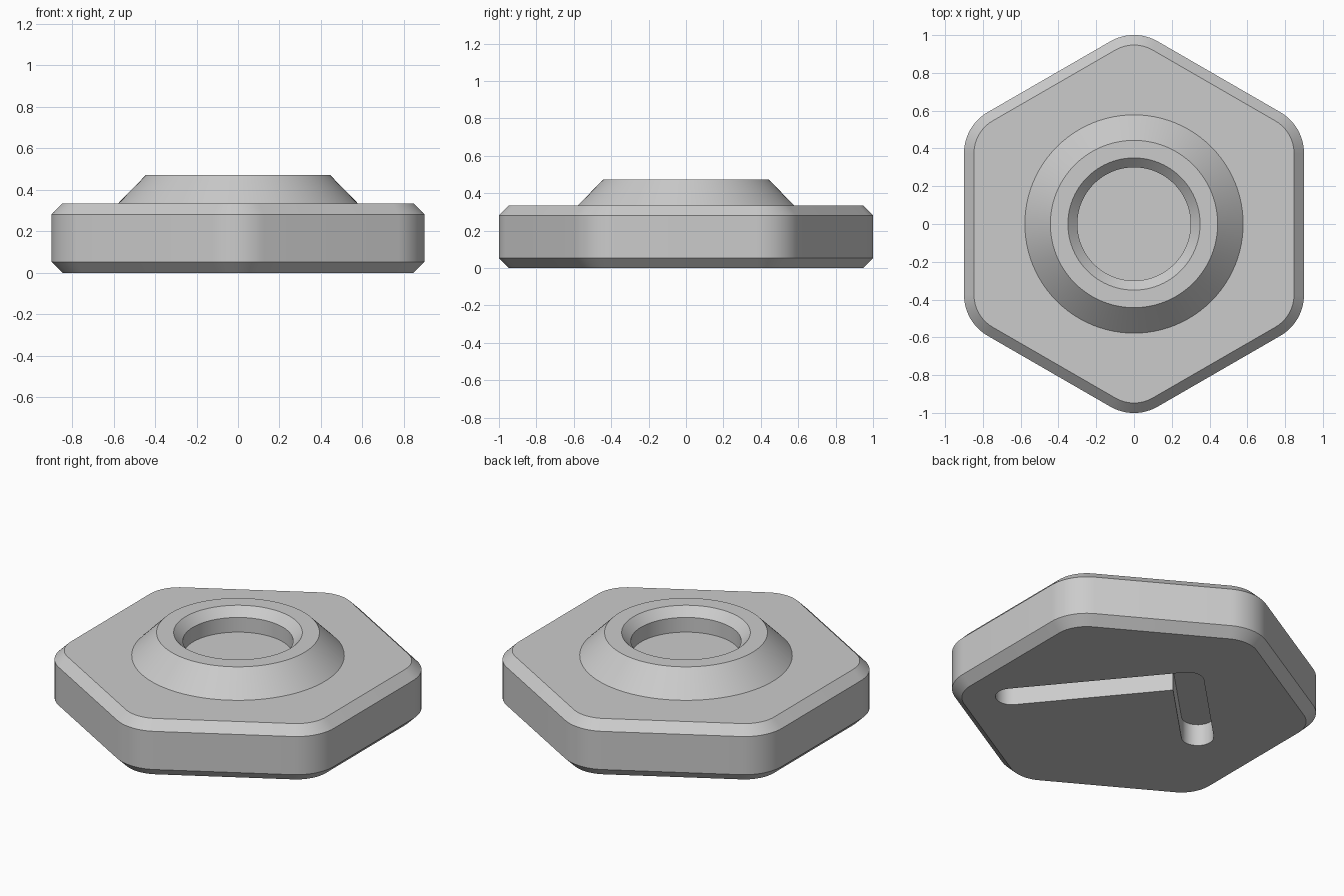
import bpy, bmesh, math
from mathutils import Vector

cube = bpy.data.objects.get("Cube")
if cube:
    bpy.data.objects.remove(cube, do_unlink=True)

APOTHEM, CORNER, CHAMFER = 0.9, 0.25, 0.053
PLATE_TOP, BOSS_TOP = 0.335, 0.473
GROOVE_RADIUS, GROOVE_DEPTH = 0.088, 0.13

grey = bpy.data.materials.new("plain grey")
grey.use_nodes = True
grey.diffuse_color = (0.6, 0.6, 0.6, 1)
grey.node_tree.nodes["Principled BSDF"].inputs["Base Color"].default_value = (0.6, 0.6, 0.6, 1)


def loft(name, rings, caps=True):
    """Skin a stack of equal-length closed rings of points."""
    bm = bmesh.new()
    loops = [[bm.verts.new(p) for p in ring] for ring in rings]
    for a, b in zip(loops, loops[1:]):
        for i in range(len(a)):
            j = (i + 1) % len(a)
            bm.faces.new((a[i], a[j], b[j], b[i]))
    if caps:
        bm.faces.new(loops[0][::-1])
        bm.faces.new(loops[-1])
        bmesh.ops.recalc_face_normals(bm, faces=bm.faces)
    mesh = bpy.data.meshes.new(name)
    bm.to_mesh(mesh)
    bm.free()
    mesh.materials.append(grey)
    obj = bpy.data.objects.new(name, mesh)
    bpy.context.collection.objects.link(obj)
    return obj


def arc(center, radius, start, sweep, z, steps):
    return [(center[0] + radius * math.cos(start + sweep * i / steps),
             center[1] + radius * math.sin(start + sweep * i / steps), z)
            for i in range(steps + 1)]


def rounded_hexagon(inset, z):
    ring = []
    reach = (APOTHEM - CORNER) / math.cos(math.pi / 6)
    for k in range(6):
        a = math.pi / 6 + k * math.pi / 3
        center = (reach * math.cos(a), reach * math.sin(a))
        ring += arc(center, CORNER - inset, a - math.pi / 6, math.pi / 3, z, 12)
    return ring


def capsule(name, p, q):
    """Round-ended slot cutter between two points on the underside."""
    p, q = Vector(p), Vector(q)
    a = math.atan2(q.y - p.y, q.x - p.x)
    rings = [arc(q, GROOVE_RADIUS, a - math.pi / 2, math.pi, z, 16)
             + arc(p, GROOVE_RADIUS, a + math.pi / 2, math.pi, z, 16)
             for z in (-0.1, GROOVE_DEPTH)]
    return loft(name, rings)


def activate(obj):
    bpy.ops.object.select_all(action='DESELECT')
    obj.select_set(True)
    bpy.context.view_layer.objects.active = obj


# Chamfered hexagonal plate
plate = loft("hexagonal_plate", [
    rounded_hexagon(CHAMFER, 0),
    rounded_hexagon(0, CHAMFER),
    rounded_hexagon(0, PLATE_TOP - CHAMFER),
    rounded_hexagon(CHAMFER, PLATE_TOP)])

# Bent groove in the underside
bend = (-0.02, 0.43)
for name, end in (("short_groove_cutter", (-0.46, -0.01)),
                  ("long_groove_cutter", (0.6, -0.32))):
    cutter = capsule(name, bend, end)
    cutter.hide_render = True
    activate(plate)
    mod = plate.modifiers.new("groove", 'BOOLEAN')
    mod.operation = 'DIFFERENCE'
    mod.solver = 'EXACT'
    mod.object = cutter
    bpy.ops.object.modifier_apply(modifier=mod.name)
    bpy.data.objects.remove(cutter, do_unlink=True)

# Conical boss with a chamfered round recess
profile = [(0.578, PLATE_TOP), (0.443, BOSS_TOP), (0.35, BOSS_TOP),
           (0.3, BOSS_TOP - 0.05), (0.3, PLATE_TOP)]
boss = loft("conical_boss", [arc((0, 0), r, 0, math.tau, z, 96)[:-1] for r, z in profile], caps=False)

for obj in (plate, boss):
    activate(obj)
    bpy.ops.object.shade_smooth_by_angle(angle=math.radians(25))
